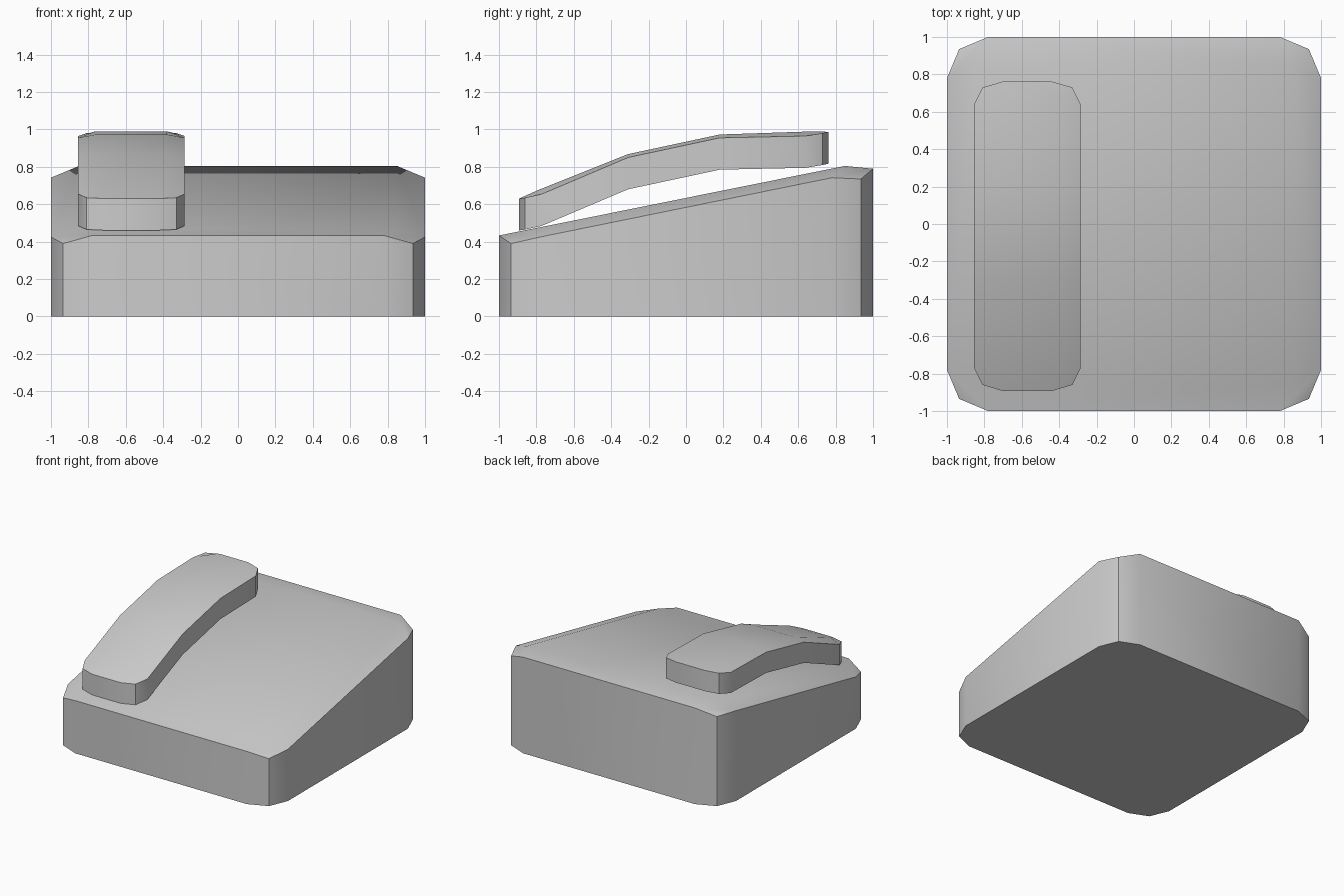
import bpy, bmesh

if "Cube" in bpy.data.objects:
    bpy.data.objects.remove(bpy.data.objects["Cube"])


def slab(name, cx, outline, inner, drop=None):
    """Crowned slab, symmetric about x = cx.
    outline: right half rim points, front to back (edge, corner, side rows, corner, edge)
    inner: right half crown points, one per side row
    drop: slab thickness, or None for a flat base at z = 0"""
    bm = bmesh.new()
    n = len(inner)
    levels = []
    for lower in (False, True):
        def z_of(z):
            if not lower:
                return z
            return 0 if drop is None else z - drop
        rims, crowns = [], []
        for s in (-1, 1):
            rims.append([bm.verts.new((cx + s * x, y, z_of(z))) for x, y, z in outline])
            crowns.append([bm.verts.new((cx + s * x, y, z_of(z))) for x, y, z in inner])
        # end strips and middle strips
        for k, e in ((0, 0), (-1, -1)):
            bm.faces.new((rims[0][e], rims[1][e], crowns[1][k], crowns[0][k]))
        for i in range(n - 1):
            bm.faces.new((crowns[0][i], crowns[1][i], crowns[1][i + 1], crowns[0][i + 1]))
        # rounded corners and side strips
        for r, c in zip(rims, crowns):
            bm.faces.new((r[0], r[1], r[2], c[0]))
            bm.faces.new((r[-1], r[-2], r[-3], c[-1]))
            for i in range(n - 1):
                bm.faces.new((r[i + 2], r[i + 3], c[i + 1], c[i]))
        levels.append(rims[1] + rims[0][::-1])
    # walls between the two rims
    top, low = levels
    for i in range(len(top)):
        j = (i + 1) % len(top)
        bm.faces.new((top[i], top[j], low[j], low[i]))
    bmesh.ops.recalc_face_normals(bm, faces=bm.faces[:])
    mesh = bpy.data.meshes.new(name)
    bm.to_mesh(mesh)
    bm.free()
    ob = bpy.data.objects.new(name, mesh)
    bpy.context.collection.objects.link(ob)
    bpy.ops.object.select_all(action='DESELECT')
    ob.select_set(True)
    bpy.context.view_layer.objects.active = ob
    bpy.ops.object.shade_smooth_by_angle()
    return ob


# sloped base block
slab("base", 0,
     [(.78, -1, .433), (.935, -.935, .39), (1, -.78, .425),
      (1, .78, .742), (.935, .935, .735), (.78, 1, .79)],
     [(.85, -.85, .463), (.85, .85, .805)])

# arched pedal floating over the left side
slab("pedal", -.57,
     [(.13, -.893, .63), (.24, -.86, .635), (.285, -.77, .655),
      (.285, -.31, .85), (.285, .18, .955), (.285, .64, .965),
      (.24, .73, .98), (.13, .762, .987)],
     [(.19, -.80, .672), (.19, -.31, .868), (.19, .18, .973), (.19, .69, .99)],
     drop=.17)
